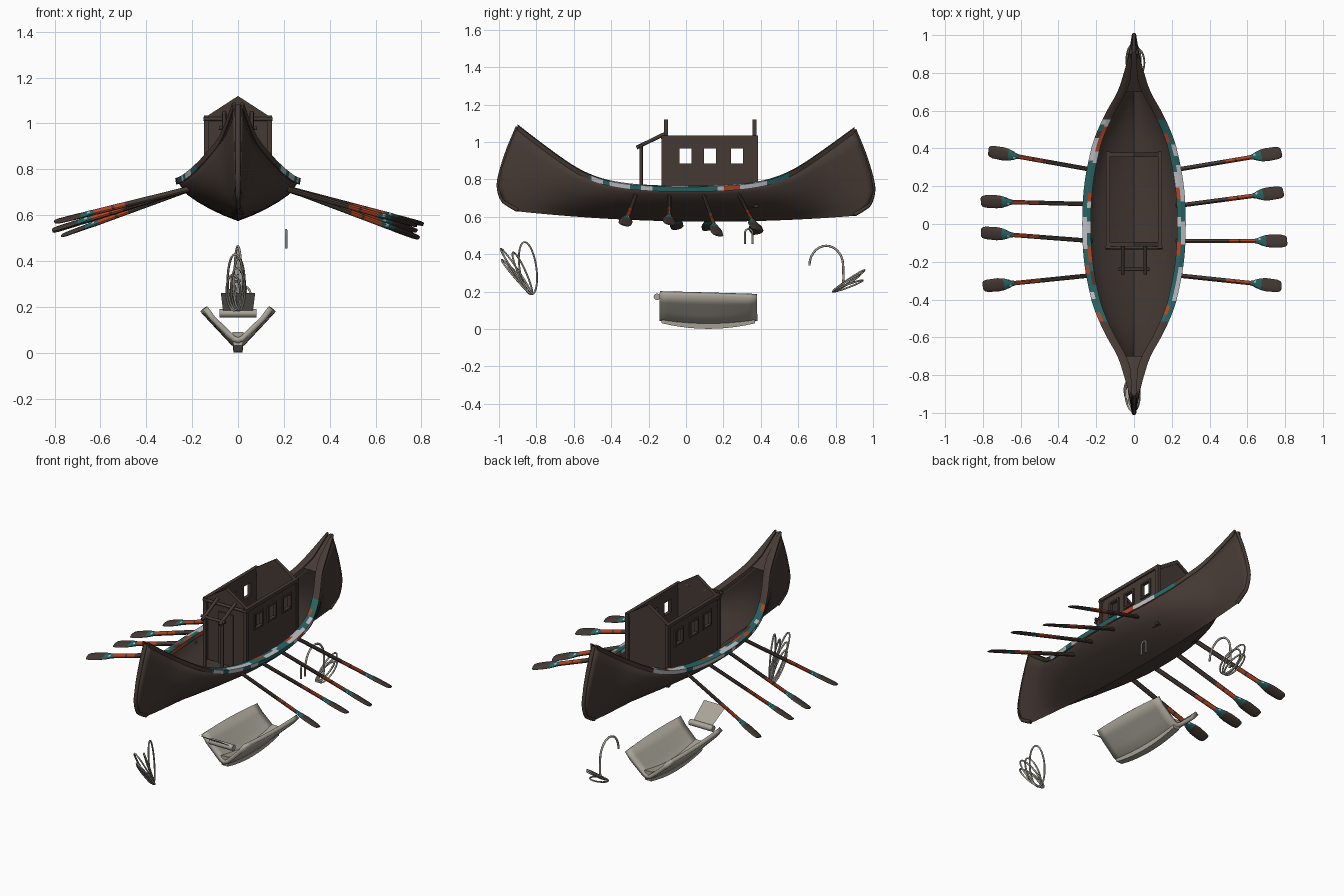
import bpy, bmesh, math, random
from mathutils import Vector as V

if "Cube" in bpy.data.objects:
    bpy.data.objects.remove(bpy.data.objects["Cube"])
random.seed(4)

def mat(name, c):
    m = bpy.data.materials.new(name)
    m.diffuse_color = (*c, 1)
    m.use_nodes = True
    m.node_tree.nodes["Principled BSDF"].inputs["Base Color"].default_value = m.diffuse_color
    return m
WOOD = mat("dark_wood", (.06, .042, .035))
TEAL = mat("teal_paint", (.022, .125, .125))
WHITE = mat("pale_paint", (.5, .52, .55))
ORANGE = mat("orange_paint", (.42, .06, .02))
STONE = mat("stand_grey", (.40, .375, .32))
PAINT = [WOOD, TEAL, WHITE, ORANGE]

def finish(name, bm, mats, smooth=True, normals=True):
    if normals:
        bmesh.ops.recalc_face_normals(bm, faces=bm.faces)
    me = bpy.data.meshes.new(name)
    bm.to_mesh(me)
    bm.free()
    ob = bpy.data.objects.new(name, me)
    bpy.context.collection.objects.link(ob)
    for m in mats:
        me.materials.append(m)
    if smooth:
        bpy.ops.object.select_all(action='DESELECT')
        ob.select_set(True)
        bpy.context.view_layer.objects.active = ob
        bpy.ops.object.shade_smooth_by_angle(angle=math.radians(35))
    return ob

def loft(name, rows, mats, rule=None, closed=False, caps=False, smooth=True):
    """Skin a list of point rows; rule(i, j) gives the colour of each face."""
    bm = bmesh.new()
    vs = [[bm.verts.new(p) for p in r] for r in rows]
    n = len(rows[0])
    for i in range(len(rows) - 1):
        for j in range(n if closed else n - 1):
            k = (j + 1) % n
            f = bm.faces.new((vs[i][j], vs[i][k], vs[i + 1][k], vs[i + 1][j]))
            if rule:
                f.material_index = rule(i, j)
    if caps:
        bm.faces.new(vs[0])
        bm.faces.new(vs[-1])
    return finish(name, bm, mats, smooth)

def box(name, lo, hi, m=WOOD):
    a, b = V(lo), V(hi)
    r = [[(x, y, z) for x, y in ((a.x, a.y), (b.x, a.y), (b.x, b.y), (a.x, b.y))] for z in (a.z, b.z)]
    return loft(name, r, [m], closed=True, caps=True, smooth=False)

def tube(name, pts, r, m=WOOD, cyclic=False, res=2):
    cu = bpy.data.curves.new(name, 'CURVE')
    cu.dimensions = '3D'
    cu.bevel_depth, cu.bevel_resolution, cu.use_fill_caps = r, res, True
    s = cu.splines.new('POLY')
    s.points.add(len(pts) - 1)
    for q, p in zip(s.points, pts):
        q.co = (*p, 1)
    s.use_cyclic_u = cyclic
    cu.materials.append(m)
    ob = bpy.data.objects.new(name, cu)
    bpy.context.collection.objects.link(ob)
    return ob

def interp(t, x):
    """Smooth (Catmull-Rom style) lookup in a small table of pairs."""
    for i in range(len(t) - 1):
        (x0, y0), (x1, y1) = t[i], t[i + 1]
        if x <= x1 or i == len(t) - 2:
            sl = lambda k: 0 if k == 0 else (t[min(k + 1, len(t) - 1)][1] - t[k - 1][1]) / (t[min(k + 1, len(t) - 1)][0] - t[k - 1][0])
            h = x1 - x0
            u = (x - x0) / h
            return ((2*u**3 - 3*u*u + 1) * y0 + (u**3 - 2*u*u + u) * h * sl(i)
                    + (3*u*u - 2*u**3) * y1 + (u**3 - u*u) * h * sl(i + 1))

# ---- hull lines: half breadth, sheer height, keel height, section, stem
BEAM = [(0, .258), (.2, .248), (.4, .21), (.5, .175), (.6, .127), (.7, .072), (.8, .038), (.9, .01)]
SHEER = [(0, .752), (.25, .76), (.4, .78), (.5, .81), (.6, .86), (.75, .965), (.9, 1.08)]
SECT = [(0, 0), (.22, .13), (.45, .29), (.68, .49), (.84, .66), (.93, .83), (1, 1)]
STEM = [(0, .90), (.08, .965), (.2, .995), (.35, 1.0), (.7, .955), (1, .90)]
def beam(y): return max(.008, interp(BEAM, abs(y)))
def sheer(y): return interp(SHEER, abs(y)) - (.02 * max(0, y) ** 3)
def hull_point(u, f, g, side):
    y = .9 * u
    k = .582 + .042 * u * u - .012 * u
    return V((side * beam(y) * f, u * interp(STEM, g), k + (sheer(y) - k) * g))

us = [-1 + i / 32 for i in range(65)]
section = [(f, g, -1) for f, g in SECT[::-1]] + [(f, g, 1) for f, g in SECT[1:]]
hull = loft("hull", [[hull_point(u, *s) for s in section] for u in us], [WOOD])
so = hull.modifiers.new("thickness", 'SOLIDIFY')
so.thickness, so.offset = .014, 0

# stem edges and end decks
for e, nm in ((-1, "bow"), (1, "stern")):
    tube(nm + "_stem", [hull_point(e, 0, g / 20, 1) for g in range(21)], .011)
    ys = [e * (.70 + .02 * i) for i in range(11)]
    loft(nm + "_deck", [[(-beam(y), y, sheer(y)), (0, y, sheer(y) + .005), (beam(y), y, sheer(y))] for y in ys], [WOOD])

# ---- gunwale rails with painted band
N = 150
def rail(side):
    rows = []
    for i in range(N + 1):
        y = -.9 + 1.8 * i / N
        b, s = beam(y), sheer(y)
        o, w = .012, min(.042, b * .8 + .004)
        ring = ((o, -.018), (o + .004, .008), (o - .02 * w / .042, .014), (o - w, .012), (o - w, -.012))
        rows.append([(side * (b + dx), y, s + dz) for dx, dz in ring])
    patch = [[0] * (N + 1) for _ in range(5)]
    for j in range(5):
        i = 0
        while i <= N:
            c = random.choices((1, 2, 3, 0), ((60, 30, 5, 5) if j < 2 else (50, 15, 28, 7)))[0]
            n = random.randint(3, 7)
            for k in range(i, min(N + 1, i + n)):
                patch[j][k] = c
            i += n
    rule = lambda i, j: patch[j][i] if -.52 < -.9 + 1.8 * i / N < .54 else 0
    loft("gunwale_right" if side > 0 else "gunwale_left", rows, PAINT, rule, closed=True, caps=True, smooth=False)
rail(1)
rail(-1)

# ---- oars: one loft of oval rings, coloured along the length
OAR = [(0, .012, .012, 0), (.48, .012, .012, 3), (.56, .012, .012, 0), (.58, .012, .012, 3), (.71, .012, .012, 1),
       (.74, .016, .012, 2), (.76, .022, .011, 1), (.81, .032, .009, 0), (.86, .036, .008, 0),
       (.96, .034, .007, 0), (.99, .028, .006, 0), (1, .02, .004, 0)]
def oar(name, p, q):
    p, q = V(p), V(q)
    d = q - p
    w = d.cross(V((0, 0, 1))).normalized()
    n = w.cross(d).normalized()
    w = (w + n * .25).normalized()
    rows = [[p + d * t + w * a * math.cos(k * math.pi / 5) + n * b * math.sin(k * math.pi / 5) for k in range(10)]
            for t, a, b, c in OAR]
    rule = lambda i, j: 1 if OAR[i][3] == 2 and j % 3 else OAR[i][3]
    loft(name, rows, PAINT, rule, closed=True, caps=True)
for i, (x0, y0, x1, y1, z1) in enumerate((
        (.21, -.27, .78, -.33, .555), (.22, -.09, .81, -.09, .56), (.22, .095, .79, .17, .50), (.21, .285, .78, .38, .53),
        (-.21, -.27, -.80, -.33, .57), (-.22, -.09, -.81, -.045, .535), (-.22, .105, -.81, .12, .53), (-.21, .285, -.77, .385, .51))):
    oar(f"oar_{i + 1}", (x0, y0, .715), (x1, y1, z1))

# ---- cabin: open-topped, side walls with three windows each
Y0, Y1, W = -.12, .375, .14
WIN = [(-.035, .03), (.095, .16), (.24, .305)]
for s, nm in ((-1, "left"), (1, "right")):
    xa, xb = sorted((s * W, s * (W - .014)))
    box(nm + "_wall_lower", (xa, Y0, .65), (xb, Y1, .885))
    box(nm + "_wall_upper", (xa, Y0, .965), (xb, Y1, 1.025))
    edges = [Y0] + [v for w in WIN for v in w] + [Y1]
    for i in range(0, 8, 2):
        box(f"{nm}_wall_pillar_{i}", (xa, edges[i], .885), (xb, edges[i + 1], .965))
    xo, xp = sorted((s * (W - .002), s * (W + .008)))
    for i, (a, b) in enumerate(WIN):      # window frames
        for lo, hi in (((a - .01, .875), (b + .01, .885)), ((a - .01, .965), (b + .01, .975)),
                       ((a - .01, .885), (a, .965)), ((b, .885), (b + .01, .965))):
            box(f"{nm}_window_frame_{i}", (xo, *lo), (xp, *hi))
    box(nm + "_eave_rail", (min(xa, xo), Y0 - .01, 1.015), (max(xb, xp), Y1 + .01, 1.035))
    for i, y in enumerate((Y0, Y1)):
        box(f"{nm}_corner_post_{i}", (min(xa, xo), y - .01, .65), (max(xb, xp), y + .01, 1.025))

# gable end walls with edge boards
def gable(name, y):
    prof = [(-W, .65), (W, .65), (W, 1.025), (0, 1.115), (-W, 1.025)]
    loft(name, [[(x, y + d, z) for x, z in prof] for d in (-.007, .007)], [WOOD], closed=True, caps=True, smooth=False)
    for s in (-1, 1):
        loft(name + "_board", [[(x, y + dy, z + dz) for dy, dz in ((-.011, -.02), (.011, -.02), (.011, .004), (-.011, .004))]
                               for x, z in ((s * (W + .005), 1.022), (0, 1.116))], [WOOD], closed=True, caps=True, smooth=False)
gable("front_gable", -.107)
gable("back_gable", .367)
box("cabin_door", (-.05, -.122, .65), (.05, -.112, .97))

# porch: two posts, cross beam and sloping rails
for s, nm in ((-1, "left"), (1, "right")):
    tube(f"porch_{nm}_post", [(s * .06, -.24, .63), (s * .06, -.24, .985)], .009)
    tube(f"porch_{nm}_rail", [(s * .06, -.265, .97), (s * .06, -.10, 1.05)], .01)
tube("porch_beam", [(-.082, -.24, .98), (.082, -.24, .98)], .009)
tube("porch_wall_beam", [(-.15, -.125, 1.02), (.15, -.125, 1.02)], .009)

# ---- cradle below the boat: bowed V trough
rows = []
for i in range(13):
    v = i / 12
    c = 1 - (2 * v - 1) ** 2
    top, low = .195 - .015 * v, .055 - .022 * c
    y = -.14 + .52 * v
    half = [(.155 - .012 * (1 - c), top), (.11, low + (top - low) * .68), (.06, low + (top - low) * .33), (.02, low + .008)]
    rows.append([(-x, y, z) for x, z in half] + [(0, y, low)] + [(x, y, z) for x, z in half[::-1]])
cradle = loft("cradle", rows, [STONE])
so = cradle.modifiers.new("thickness", 'SOLIDIFY')
so.thickness, so.offset = .024, 0
loft("cradle_keel", [[(x, -.13 + .5 * i / 10, z + .03 * (i / 5 - 1) ** 2) for x, z in ((-.02, .001), (.02, .001), (.025, .06), (-.025, .06))]
                     for i in range(11)], [STONE], closed=True, caps=True)
tube("cloth_roll", [(-.08, -.155, .172), (.08, -.155, .172)], .018, STONE, res=4)
loft("cloth_flap", [[(-.065, -.16, .18), (.065, -.16, .18)], [(-.075, -.285, .26), (.075, -.285, .26)]], [STONE], smooth=False)

# cord loops at both ends: flat ellipses from a base point to a tip
def loop(name, a, b, x, w, bulge):
    a, b = V((x, *a)), V((x, *b))
    d = b - a
    n = V((0, -d.z, d.y)).normalized() * bulge
    tube(name, [a + d * (1 - math.cos(t)) / 2 + (V((w, 0, 0)) + n) * math.sin(t)
                for t in [k * math.tau / 28 for k in range(28)]], .005, STONE, True, 1)
for i, (tip, x, w, bulge) in enumerate((((-.99, .43), -.01, .035, .012), ((-.985, .37), 0, .03, .01), ((-.95, .34), -.02, .03, .01),
                                        ((-.925, .41), .005, .025, .02), ((-.865, .465), 0, .015, .045))):
    loop(f"front_cord_loop_{i}", (-.825, .185), tip, x, w, bulge)
for i, (tip, x, w) in enumerate((((.955, .315), 0, .035), ((.945, .26), -.01, .03), ((.93, .29), .015, .04))):
    loop(f"back_cord_loop_{i}", (.785, .2), tip, x, w, .008)
tube("back_cord_arc", [(0, .75 - .09 * math.cos(t), .34 + .105 * math.sin(t)) for t in [k * math.pi / 14 for k in range(15)]]
     + [(0, .842, .27), (0, .835, .22)], .006, STONE)
tube("side_cord_hook", [(.21, .315, .455)] + [(.21, .335 - .02 * math.cos(k * math.pi / 8), .515 + .02 * math.sin(k * math.pi / 8))
     for k in range(9)] + [(.21, .355, .455)], .005, STONE)
